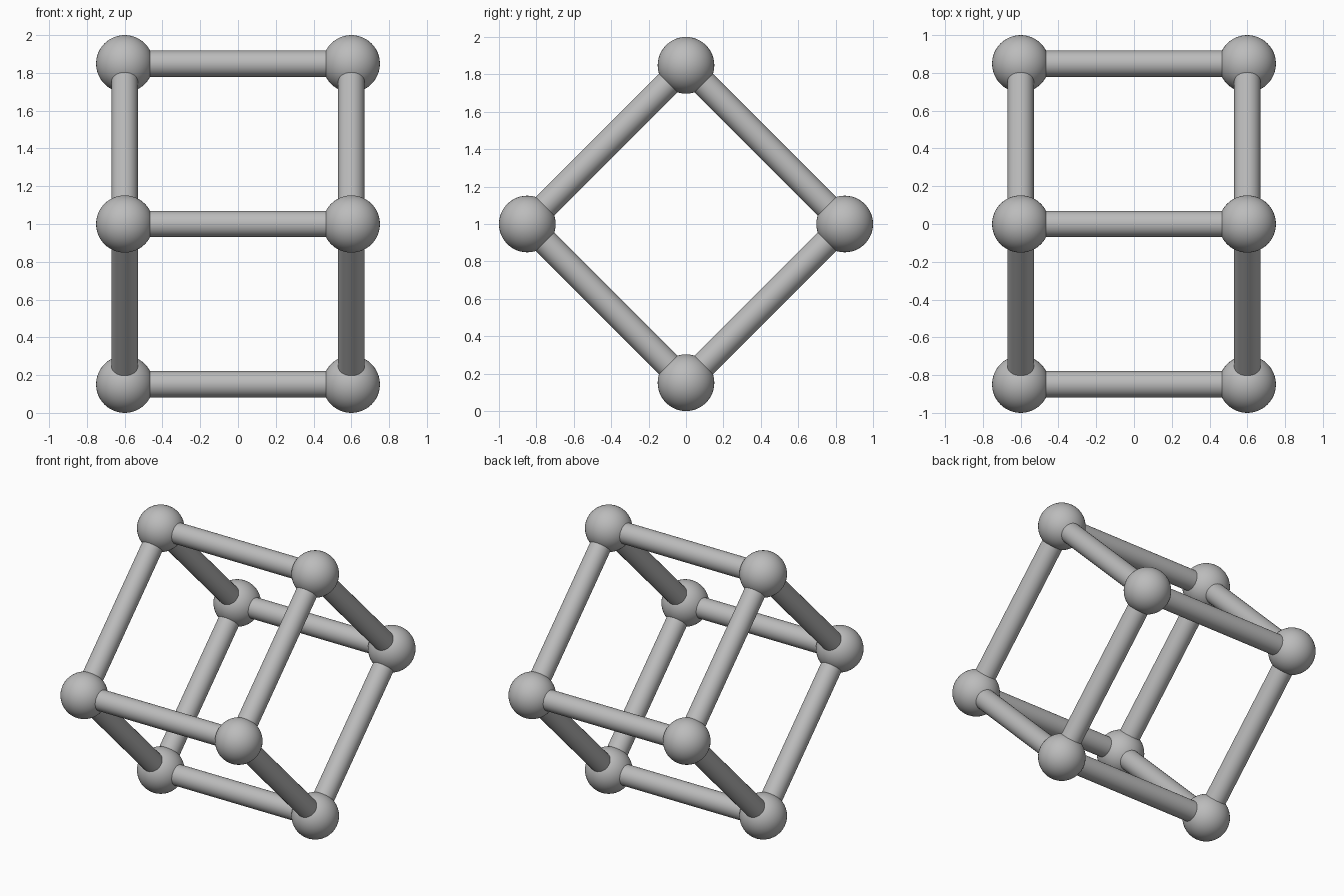
import bpy
import math
from mathutils import Vector

default = bpy.data.objects.get("Cube")
if default:
    bpy.data.objects.remove(default, do_unlink=True)

HALF = 0.6                       # half the cube's edge
REACH = HALF * math.sqrt(2)      # corner distance after the 45 degree tilt
BALL_R = 1 - REACH
ROD_R = 0.07

grey = bpy.data.materials.new("grey")
grey.use_nodes = True
grey.diffuse_color = (0.5, 0.5, 0.5, 1)
grey.node_tree.nodes["Principled BSDF"].inputs["Base Color"].default_value = (0.5, 0.5, 0.5, 1)


def finish(name):
    obj = bpy.context.object
    obj.name = name
    obj.data.materials.append(grey)
    bpy.ops.object.shade_smooth_by_angle(angle=math.radians(40))


def ball(name, centre):
    bpy.ops.mesh.primitive_uv_sphere_add(segments=48, ring_count=24, radius=BALL_R, location=centre)
    finish(name)


def rod(name, start, end):
    axis = end - start
    bpy.ops.mesh.primitive_cylinder_add(
        vertices=32, radius=ROD_R, depth=axis.length, location=(start + end) / 2,
        rotation=axis.to_track_quat('Z', 'Y').to_euler())
    finish(name)


# Corners of the tilted square, in order around the x axis
corners = {
    "top": (0, 1 + REACH),
    "front": (-REACH, 1),
    "bottom": (0, 1 - REACH),
    "back": (REACH, 1),
}
names = list(corners)


def point(x, name):
    return Vector((x, *corners[name]))


# Corner balls and the rods around each side square
for side, x in (("left", HALF), ("right", -HALF)):
    for i, name in enumerate(names):
        following = names[(i + 1) % len(names)]
        ball(f"{side}_{name}_ball", point(x, name))
        rod(f"{side}_{name}_to_{following}_rod", point(x, name), point(x, following))

# Cross rods joining the two squares
for name in names:
    rod(f"{name}_cross_rod", point(-HALF, name), point(HALF, name))
